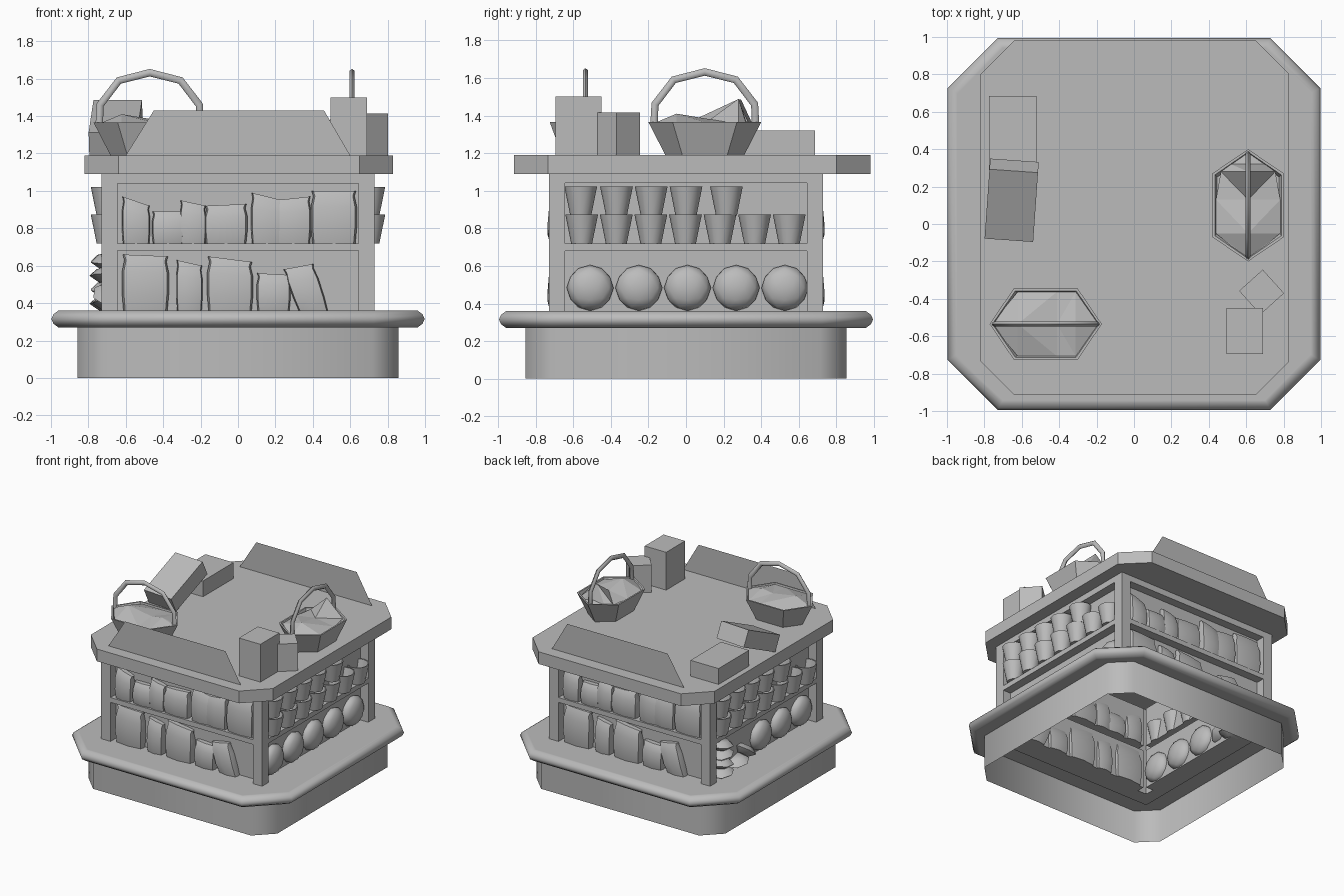
import bpy, bmesh, math
from math import cos, sin, pi
from mathutils import Matrix, Vector

if "Cube" in bpy.data.objects:
    bpy.data.objects.remove(bpy.data.objects["Cube"])

grey = bpy.data.materials.new("plain_grey")
grey.use_nodes = True
grey.diffuse_color = (0.5, 0.5, 0.5, 1)
grey.node_tree.nodes["Principled BSDF"].inputs["Base Color"].default_value = (0.5, 0.5, 0.5, 1)


def finish(name, bm, matrix=Matrix(), smooth=None):
    bmesh.ops.recalc_face_normals(bm, faces=bm.faces)
    mesh = bpy.data.meshes.new(name)
    bm.to_mesh(mesh)
    bm.free()
    mesh.transform(matrix)
    mesh.materials.append(grey)
    ob = bpy.data.objects.new(name, mesh)
    bpy.context.collection.objects.link(ob)
    if smooth:
        bpy.ops.object.select_all(action="DESELECT")
        ob.select_set(True)
        bpy.context.view_layer.objects.active = ob
        bpy.ops.object.shade_smooth_by_angle(angle=math.radians(smooth))


def loft(name, rings, caps=True, matrix=Matrix(), smooth=None):
    """Skin a list of equal rings, with or without end caps."""
    bm = bmesh.new()
    vs = [[bm.verts.new(p) for p in ring] for ring in rings]
    n = len(vs[0])
    for a, b in zip(vs, vs[1:]):
        for i in range(n):
            j = (i + 1) % n
            bm.faces.new((a[i], a[j], b[j], b[i]))
    if caps:
        bm.faces.new(vs[0])
        bm.faces.new(vs[-1])
    finish(name, bm, matrix, smooth)


def sheet(name, quads, matrix=Matrix()):
    """Join loose polygons into one sheet."""
    bm = bmesh.new()
    for quad in quads:
        bm.faces.new([bm.verts.new(p) for p in quad])
    bmesh.ops.remove_doubles(bm, verts=bm.verts, dist=1e-4)
    finish(name, bm, matrix)


def octagon(hx, hy, c, z, cx=0, cy=0):
    q = [(hx, hy - c), (hx - c, hy), (c - hx, hy), (-hx, hy - c)]
    return [(x + cx, y + cy, z) for x, y in q + [(-x, -y) for x, y in q]]


def circle(r, z, n=12):
    return [(r * cos(2 * pi * i / n), r * sin(2 * pi * i / n), z) for i in range(n)]


def box(name, lo, hi, matrix=Matrix()):
    rings = [[(lo[0], lo[1], z), (hi[0], lo[1], z), (hi[0], hi[1], z), (lo[0], hi[1], z)]
             for z in (lo[2], hi[2])]
    loft(name, rings, matrix=matrix)


def turned(deg):
    return Matrix.Rotation(math.radians(deg), 4, "Z")


def place(x, y, z, turn=0):
    return Matrix.Translation((x, y, z)) @ turned(turn)


# Hollow base, rounded ledge and top board
loft("base_wall", [octagon(.857, .854, .14, z) for z in (0, .27)], caps=False, smooth=50)
loft("ledge", [octagon(h, h - .003, c, z) for h, c, z in
               ((.725, .01, .27), (.945, .245, .27), (.96, .25, .27), (.987, .262, .29), (.998, .27, .315),
                (.987, .262, .34), (.96, .25, .36), (.945, .245, .36), (.725, .01, .36))],
     caps=False, smooth=60)
loft("top_board", [octagon(.825, .948, .18, z, .005, .033) for z in (1.09, 1.19)])

# Shelving walls: a face frame with two shallow bays on each side
FACE, BACK = -.73, -.66


def bay_quads():
    xs, zs = (-.73, -.645, .645, .73), (.36, .68, .72, 1.04, 1.09)
    for i in range(3):
        for j in range(4):
            rim = [(xs[i], zs[j]), (xs[i + 1], zs[j]), (xs[i + 1], zs[j + 1]), (xs[i], zs[j + 1])]
            if i == 1 and j in (0, 2):
                yield [(x, BACK, z) for x, z in rim]
                for (x0, z0), (x1, z1) in zip(rim, rim[1:] + rim[:1]):
                    yield [(x0, FACE, z0), (x1, FACE, z1), (x1, BACK, z1), (x0, BACK, z0)]
            else:
                yield [(x, FACE, z) for x, z in rim]


for k, side in enumerate(("front", "left", "back", "right")):
    sheet(side + "_shelving", bay_quads(), turned(90 * k))


# Bags: left x, right x, left height, right height, sideways lean
def bag(name, z0, xl, xr, hl, hr, lean, matrix):
    rings = []
    for t, grow, depth in ((0, .94, .045), (.3, 1, .06), (.7, 1.0, .05), (.9, .9, .035), (1, .97, .02)):
        mid, half = (xl + xr) / 2 + lean * t, (xr - xl) / 2 * grow
        ring = []
        for i in range(8):
            a = 2 * pi * i / 8
            u = max(-1, min(1, 1.3 * cos(a)))
            h = hl + (hr - hl) * (u + 1) / 2
            ring.append((mid + half * u, -.678 + depth * sin(a), z0 + h * t))
        rings.append(ring)
    loft(name, rings, matrix=matrix, smooth=50)


upper_bags = [(-.62, -.47, .25, .20, 0), (-.46, -.29, .17, .17, 0), (-.31, -.17, .23, .20, 0),
              (-.18, .05, .20, .21, 0), (.07, .24, .27, .23, 0), (.20, .39, .23, .25, 0),
              (.39, .635, .28, .28, 0)]
lower_bags = [(-.62, -.37, .30, .29, 0), (-.33, -.19, .27, .24, 0), (-.165, .08, .29, .26, 0),
              (.10, .28, .20, .19, 0), (.32, .485, .22, .25, -.08)]
for side, deg in (("front", 0), ("back", 180)):
    for z0, row in ((.72, upper_bags), (.36, lower_bags)):
        for item in row:
            bag(side + "_bag", z0, *item, turned(deg))


# Cups, flattened melons and piled buns on the two ends
def melon(name, loc, matrix):
    bm = bmesh.new()
    bmesh.ops.create_icosphere(bm, subdivisions=2, radius=1)
    finish(name, bm, matrix @ Matrix.Translation(loc) @ Matrix.Diagonal((.065, .125, .122, 1)), 50)


def bun(loc, matrix, tilt=0, turn=0):
    m = matrix @ Matrix.Translation(loc) @ Matrix.Rotation(tilt, 4, "X") @ turned(turn)
    loft("bun", [circle(r, z, 7) for r, z in ((.05, -.035), (.1, 0), (.06, .035))], matrix=m, smooth=50)


low = [-.555 + .184 * i for i in range(7)]
high = [-.56, -.37, -.185, 0, .215]
for side, deg in (("left", 0), ("right", 180)):
    m = turned(deg)
    for z, row in ((.72, low), (.869, high)):
        for y in row:
            loft(side + "_cup", [circle(r, h) for r, h in ((.056, 0), (.087, .153), (.079, .153), (.055, .02))],
                 matrix=m @ place(.70, y, z), smooth=40)
    for i in range(5):
        if side == "left" or i > 1:
            melon(side + "_melon", (.668, -.51 + .259 * i, .483), m)
for i in range(4):
    bun((.695, -.54, .397 + .075 * i), turned(180), .12 * (-1) ** i, 25 * i)
bun((.68, -.32, .40), turned(180), .2)
bun((.68, -.22, .45), turned(180), -.7, 20)

# Thin sign boards standing on the top
for name, y in (("front_sign", -.82), ("back_sign", .88)):
    sheet(name, [[(x, y, z) for x, z in ((-.6, 1.19), (.6, 1.19), (.46, 1.43), (-.45, 1.43))]])


# Baskets with hoop handles and a peaked cloth inside
def hexagon(a, b, z):
    return [(a, 0, z), (a * .57, b, z), (-a * .57, b, z), (-a, 0, z), (-a * .57, -b, z), (a * .57, -b, z)]


def basket(name, m, ridge):
    loft(name + "_bowl", [hexagon(*r) for r in ((.21, .125, 0), (.3, .19, .175), (.285, .178, .175), (.265, .165, .14))],
         matrix=m, smooth=20)
    path = [(-.27, .16), (-.265, .27), (-.165, .4), (0, .442), (.165, .4), (.265, .27), (.27, .16)]
    rings = []
    for i, (x, z) in enumerate(path):
        a, b = path[max(i - 1, 0)], path[min(i + 1, len(path) - 1)]
        t = Vector((b[0] - a[0], 0, b[1] - a[1])).normalized()
        out = Vector((-t.z, 0, t.x)) * .02
        rings.append([Vector((x, 0, z)) + out * cos(k * pi / 3) + Vector((0, .015 * sin(k * pi / 3), 0))
                      for k in range(6)])
    loft(name + "_handle", rings, matrix=m, smooth=65)
    quads = []
    for (x0, z0), (x1, z1) in zip(ridge, ridge[1:]):
        w0, w1 = (.172 * min(1, (.29 - abs(x)) / .13) for x in (x0, x1))
        for s in (-1, 1):
            quads.append([(x0, 0, z0), (x1, 0, z1), (x1, s * w1, .165)])
            quads.append([(x0, 0, z0), (x1, s * w1, .165), (x0, s * w0, .165)])
    sheet(name + "_cloth", quads, m)


basket("front_basket", place(-.472, -.535, 1.19), [(-.28, .165), (-.15, .22), (.06, .185), (.16, .2), (.28, .165)])
basket("side_basket", place(.61, .1, 1.19, 90), [(-.28, .165), (-.15, .22), (.03, .19), (.18, .3), (.22, .18), (.28, .165)])

# Loose boxes on the top
box("tall_box", (.495, -.695, 1.19), (.69, -.45, 1.50))
box("turned_box", (-.085, -.085, 0), (.085, .085, .225), place(.682, -.364, 1.19, 42))
box("flat_box", (-.775, .29, 1.19), (-.52, .685, 1.32))
box("leaning_box", (-.13, 0, 0), (.13, .41, .135),
    place(-.665, -.03, 1.19, -4) @ Matrix.Rotation(math.radians(25), 4, "X"))
